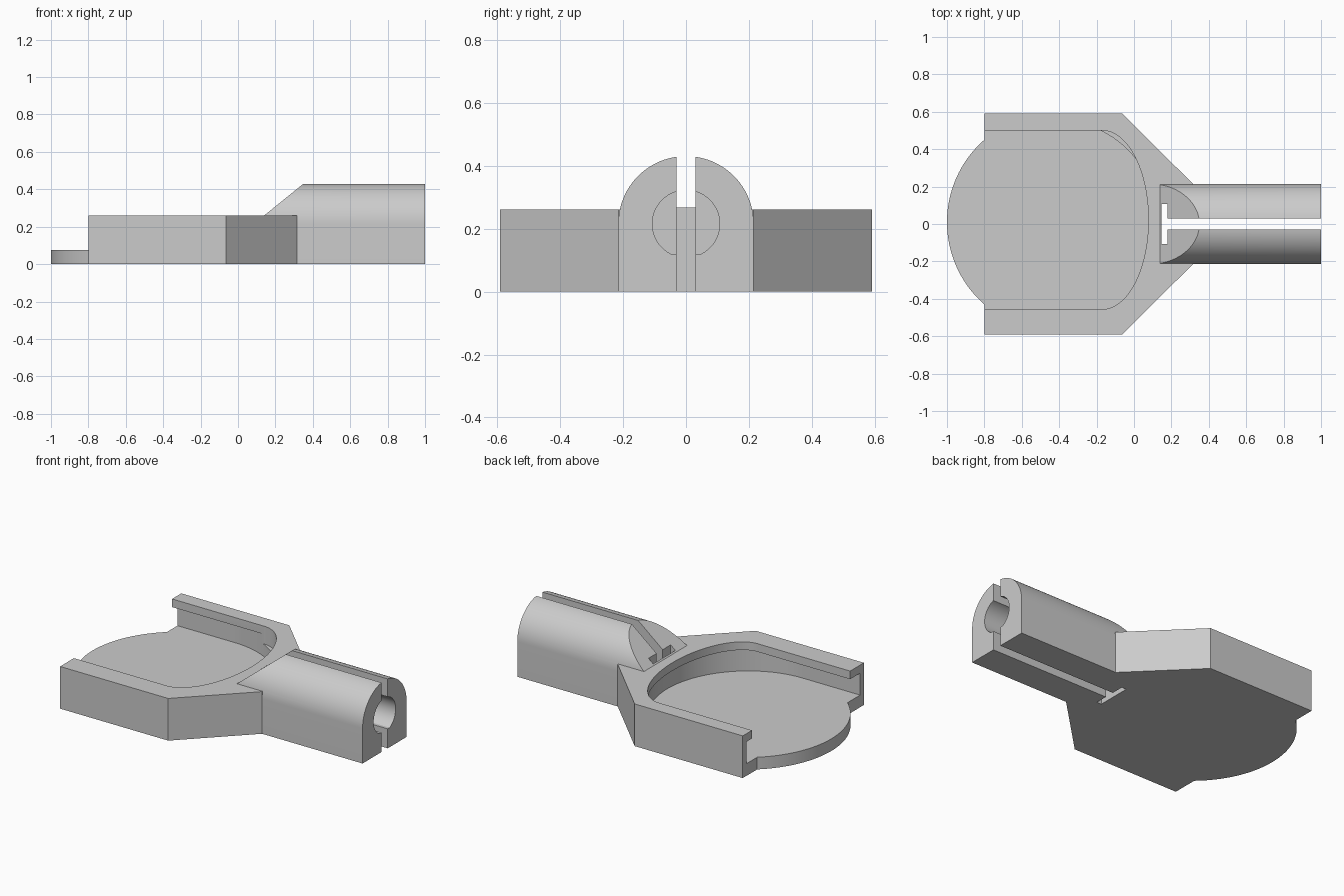
import bpy, bmesh
from math import cos, sin, pi, radians, asin
from mathutils import Vector

cube = bpy.data.objects.get("Cube")
if cube:
    bpy.data.objects.remove(cube, do_unlink=True)

grey = bpy.data.materials.new("plain grey")
grey.use_nodes = True
colour = (0.6, 0.6, 0.6, 1)
grey.diffuse_color = colour
grey.node_tree.nodes["Principled BSDF"].inputs["Base Color"].default_value = colour


def arc(cx, cy, rx, ry, start, end, steps):
    """Points along an elliptical arc, angles in radians."""
    angles = [start + (end - start) * i / steps for i in range(steps + 1)]
    return [(cx + rx * cos(a), cy + ry * sin(a)) for a in angles]


def prism(name, outline, low, high, axis="z"):
    """Extrude an outline along z (outline is x, y) or x (outline is y, z)."""
    bm = bmesh.new()
    if axis == "z":
        points, shift = [(u, v, low) for u, v in outline], Vector((0, 0, high - low))
    else:
        points, shift = [(low, u, v) for u, v in outline], Vector((high - low, 0, 0))
    face = bm.faces.new([bm.verts.new(p) for p in points])
    top = bmesh.ops.extrude_face_region(bm, geom=[face])["geom"]
    bmesh.ops.translate(bm, verts=[v for v in top if isinstance(v, bmesh.types.BMVert)], vec=shift)
    bmesh.ops.recalc_face_normals(bm, faces=bm.faces)
    mesh = bpy.data.meshes.new(name)
    bm.to_mesh(mesh)
    bm.free()
    obj = bpy.data.objects.new(name, mesh)
    bpy.context.collection.objects.link(obj)
    mesh.materials.append(grey)
    return obj


def box(name, x0, x1, y0, y1, z0, z1):
    return prism(name, [(x0, y0), (x1, y0), (x1, y1), (x0, y1)], z0, z1)


def combine(target, other, operation):
    """Apply a boolean and remove the helper."""
    mod = target.modifiers.new(operation.lower(), "BOOLEAN")
    mod.operation, mod.solver, mod.object = operation, "EXACT", other
    bpy.context.view_layer.objects.active = target
    bpy.ops.object.modifier_apply(modifier=mod.name)
    bpy.data.objects.remove(other, do_unlink=True)


# Tray: round rear edge, straight sides, tapered shoulders
half = asin(0.44 / 0.585)
outline = arc(-0.415, 0.01, 0.585, 0.585, pi - half, pi + half, 40)
outline += [(-0.8, -0.59), (-0.063, -0.59), (0.315, -0.215),
            (0.315, 0.215), (-0.063, 0.59), (-0.8, 0.59)]
tray = prism("tray_with_socket", outline, 0, 0.26)

# Socket: arched bar with a sloped inner end
arch = [(-0.215, 0)] + [(0.215, 0)] + arc(0, 0.215, 0.215, 0.215, 0, pi, 48)
socket = prism("socket", arch, 0.14, 1, "x")
bm = bmesh.new()
bm.from_mesh(socket.data)
cut = bmesh.ops.bisect_plane(bm, geom=bm.verts[:] + bm.edges[:] + bm.faces[:],
                             plane_co=(0.14, 0, 0.26), plane_no=(-0.17, 0, 0.21), clear_outer=True)
edges = [e for e in cut["geom_cut"] if isinstance(e, bmesh.types.BMEdge)]
bmesh.ops.holes_fill(bm, edges=edges)
bmesh.ops.recalc_face_normals(bm, faces=bm.faces)
bm.to_mesh(socket.data)
bm.free()
combine(tray, socket, "UNION")

# Undercut pocket, then the narrower opening that leaves a lip
pocket = [(-1.1, -0.553)] + arc(-0.41, 0, 0.54, 0.553, -pi / 2, pi / 2, 64) + [(-1.1, 0.553)]
combine(tray, prism("pocket", pocket, 0.075, 0.21), "DIFFERENCE")
opening = [(-1.1, -0.456)] + arc(-0.17, 0.022, 0.247, 0.478, -pi / 2, pi / 2, 64) + [(-1.1, 0.5)]
combine(tray, prism("opening", opening, 0.15, 0.4), "DIFFERENCE")

# Flat-bottomed blind bore in the socket
tilt = asin(0.095 / 0.107)
bore = arc(0, 0.215, 0.107, 0.107, -tilt, pi + tilt, 48)
combine(tray, prism("bore", bore, 0.4, 1.1, "x"), "DIFFERENCE")

# Lengthwise gap and the cross slot, cut right through
combine(tray, box("gap", 0.16, 1.1, -0.03, 0.03, -0.1, 0.6), "DIFFERENCE")
combine(tray, box("cross_slot", 0.148, 0.18, -0.108, 0.108, -0.1, 0.6), "DIFFERENCE")

# Smooth curved walls, keep edges crisp
bpy.ops.object.select_all(action="DESELECT")
tray.select_set(True)
bpy.context.view_layer.objects.active = tray
bpy.ops.object.shade_smooth_by_angle(angle=radians(25))
